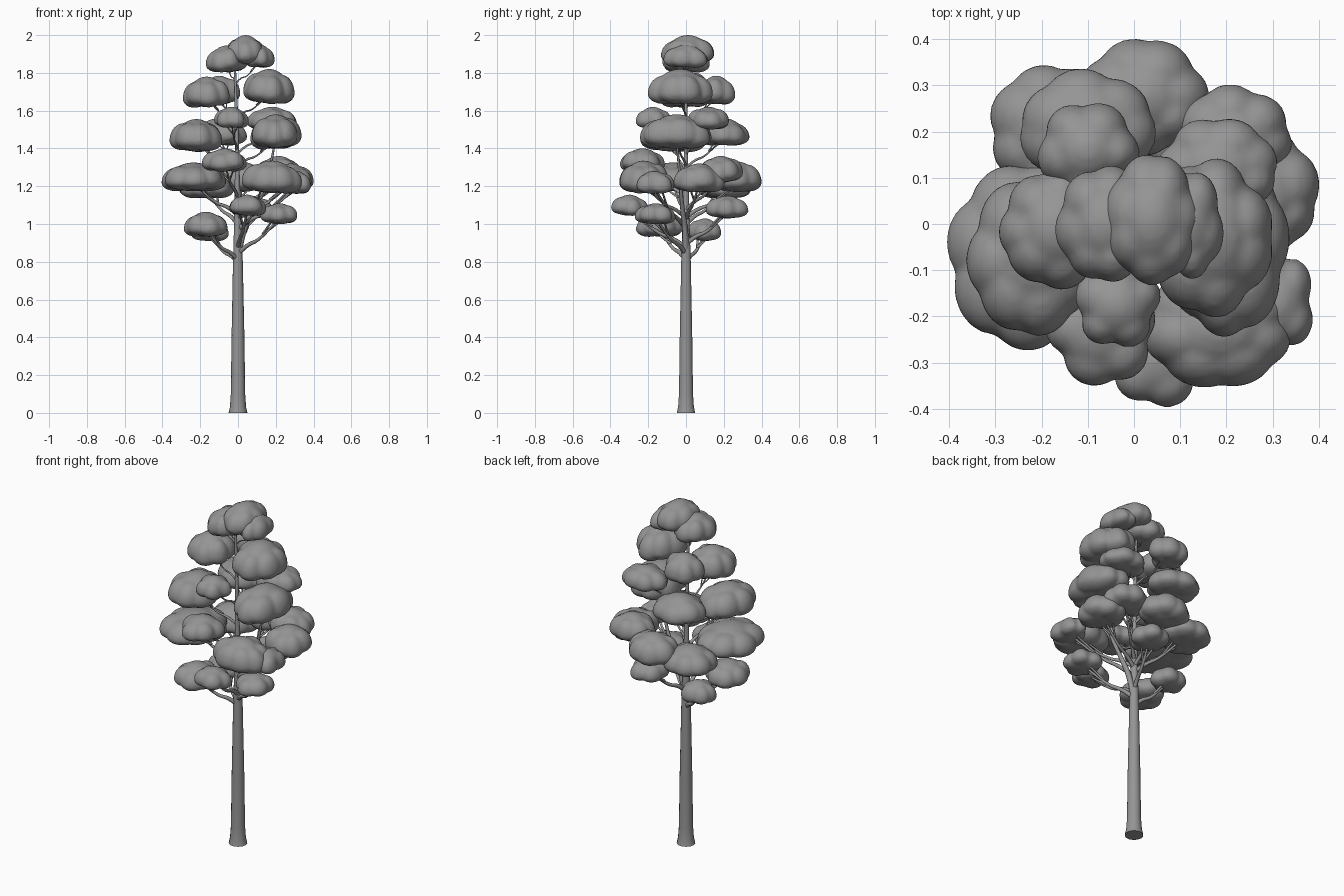
import bpy, bmesh, math, random
from mathutils import Vector

if "Cube" in bpy.data.objects:
    bpy.data.objects.remove(bpy.data.objects["Cube"], do_unlink=True)
random.seed(4)

GREY = (0.3, 0.3, 0.3, 1)
grey = bpy.data.materials.new("plain grey")
grey.use_nodes = True
grey.diffuse_color = GREY
grey.node_tree.nodes["Principled BSDF"].inputs["Base Color"].default_value = GREY

# Foliage pads: centre and radii
PADS = {
    "crown_left": (-.06, 0, 1.875, .11, .125, .07),
    "crown_peak": (.04, .01, 1.925, .105, .14, .075),
    "crown_right": (.115, 0, 1.89, .08, .12, .06),
    "upper_left": (-.165, -.01, 1.7, .125, .13, .08),
    "upper_back": (-.1, .16, 1.71, .11, .105, .075),
    "upper_right": (.165, -.03, 1.73, .135, .17, .09),
    "second_front": (-.035, -.175, 1.565, .095, .095, .055),
    "second_left": (-.22, -.07, 1.47, .14, .17, .085),
    "second_back": (-.1, .2, 1.49, .145, .135, .07),
    "second_right": (.2, -.05, 1.49, .135, .19, .09),
    "second_right_back": (.18, .12, 1.56, .13, .11, .06),
    "middle_front": (-.07, -.23, 1.34, .12, .12, .06),
    "middle_left": (-.235, -.07, 1.25, .17, .2, .075),
    "middle_left_back": (-.17, .205, 1.21, .145, .14, .07),
    "middle_back": (.02, .275, 1.25, .14, .125, .08),
    "middle_right_back": (.215, .185, 1.29, .125, .115, .07),
    "middle_right": (.28, .07, 1.245, .12, .135, .075),
    "middle_right_front": (.18, -.225, 1.25, .16, .13, .085),
    "middle_right_side": (.31, -.17, 1.22, .085, .11, .06),
    "low_front": (.05, -.3, 1.1, .1, .1, .055),
    "low_back": (.08, .22, 1.09, .1, .115, .06),
    "low_right": (.22, -.16, 1.055, .1, .11, .055),
    "low_left_front": (-.17, -.14, 1, .115, .125, .065),
    "low_left_back": (-.15, .1, .97, .1, .09, .06),
}
# Trunk outline: height and radius
TRUNK = [(0, .05), (.03, .043), (.1, .038), (.4, .034), (.8, .026),
         (.95, .021), (1.3, .012), (1.6, .009), (1.88, .005)]


def trunk_radius(z):
    for (z0, r0), (z1, r1) in zip(TRUNK, TRUNK[1:]):
        if z <= z1:
            return r0 + (r1 - r0) * (z - z0) / (z1 - z0)
    return TRUNK[-1][1]


def trunk_point(z):
    return Vector((-.015 * (z / 1.8) ** 4, 0, z))


def tubes(name, paths, spline_type, sides):
    """Tapered round tubes; each path is a list of (point, radius)."""
    data = bpy.data.curves.new(name, "CURVE")
    data.dimensions = "3D"
    data.bevel_depth = 1
    data.bevel_resolution = sides // 2 - 2
    data.use_fill_caps = True
    data.resolution_u = 4
    for path in paths:
        spline = data.splines.new(spline_type)
        spline.points.add(len(path) - 1)
        for p, (co, radius) in zip(spline.points, path):
            p.co = (*co, 1)
            p.radius = radius
        if spline_type == "NURBS":
            spline.order_u = 3
            spline.use_endpoint_u = True
    obj = bpy.data.objects.new(name, data)
    bpy.context.collection.objects.link(obj)
    data.materials.append(grey)
    bpy.ops.object.select_all(action="DESELECT")
    obj.select_set(True)
    bpy.context.view_layer.objects.active = obj
    bpy.ops.object.convert(target="MESH")
    bpy.ops.object.shade_smooth_by_angle(angle=math.radians(50))


def add_lobe(bm, centre, rx, ry, top, bottom):
    """Ellipsoid with separate heights above and below its rim."""
    verts = bmesh.ops.create_icosphere(bm, subdivisions=3, radius=1)["verts"]
    for v in verts:
        height = v.co.z * (top if v.co.z > 0 else bottom)
        v.co = Vector((v.co.x * rx, v.co.y * ry, height)) + centre


def foliage_pad(name, x, y, z, rx, ry, rz):
    """Lumpy flat-bottomed cushion: a ring of lobes round a taller one."""
    bm = bmesh.new()
    rim = Vector((x, y, z - .4 * rz))
    count = 5 if max(rx, ry) < .125 else 7
    turn = random.uniform(0, math.tau)
    add_lobe(bm, rim, rx * .82, ry * .82, rz * 1.42, rz * .62)
    for i in range(count):
        a = turn + math.tau * (i + random.uniform(-.15, .15)) / count
        size = random.uniform(.48, .6)
        reach = 1.03 - size
        offset = Vector((rx * reach * math.cos(a), ry * reach * math.sin(a),
                         rz * random.uniform(-.08, .12)))
        add_lobe(bm, rim + offset, rx * size, ry * size, rz * 1.1, rz * .6)
    mesh = bpy.data.meshes.new(name)
    bm.to_mesh(mesh)
    bm.free()
    mesh.materials.append(grey)
    obj = bpy.data.objects.new(name, mesh)
    bpy.context.collection.objects.link(obj)
    # Fuse the lobes into one soft skin
    remesh = obj.modifiers.new("fuse", "REMESH")
    remesh.mode = "VOXEL"
    remesh.voxel_size = .011
    remesh.use_smooth_shade = True
    soften = obj.modifiers.new("soften", "SMOOTH")
    soften.factor = .5
    soften.iterations = 2


# Trunk
tubes("trunk", [[(trunk_point(z), r) for z, r in TRUNK]], "POLY", 14)

# Foliage, with a branch and two twigs carrying each pad
branches = []
for name, (x, y, z, rx, ry, rz) in PADS.items():
    foliage_pad(name + "_foliage", x, y, z, rx, ry, rz)
    reach = math.hypot(x, y)
    start = trunk_point(z - .1 - .42 * reach)
    r = min(trunk_radius(start.z) * .6, .013)
    end = Vector((x, y, z - .4 * rz))
    bend = start.lerp(end, .55) - Vector((0, 0, .03))
    knee = start.lerp(end, .2) + Vector((0, 0, .01))
    branches.append([(start, r), (knee, r * .9), (bend, r * .65), (end, r * .4)])
    fork = start.lerp(end, .6) - Vector((0, 0, .01))
    side = Vector((-y, x, 0)).normalized()
    for s in (-1, 1):
        tip = end + side * s * min(rx, ry) * .5
        branches.append([(fork, r * .55), (fork.lerp(tip, .5), r * .45), (tip, r * .3)])

# Second stem forking to the right
branches.append([(trunk_point(.82), .016), (Vector((.02, 0, .95)), .016),
                 (Vector((.08, -.02, 1.08)), .012), (Vector((.16, -.03, 1.22)), .008),
                 (Vector((.2, -.05, 1.46)), .005)])
tubes("branches", branches, "NURBS", 8)
